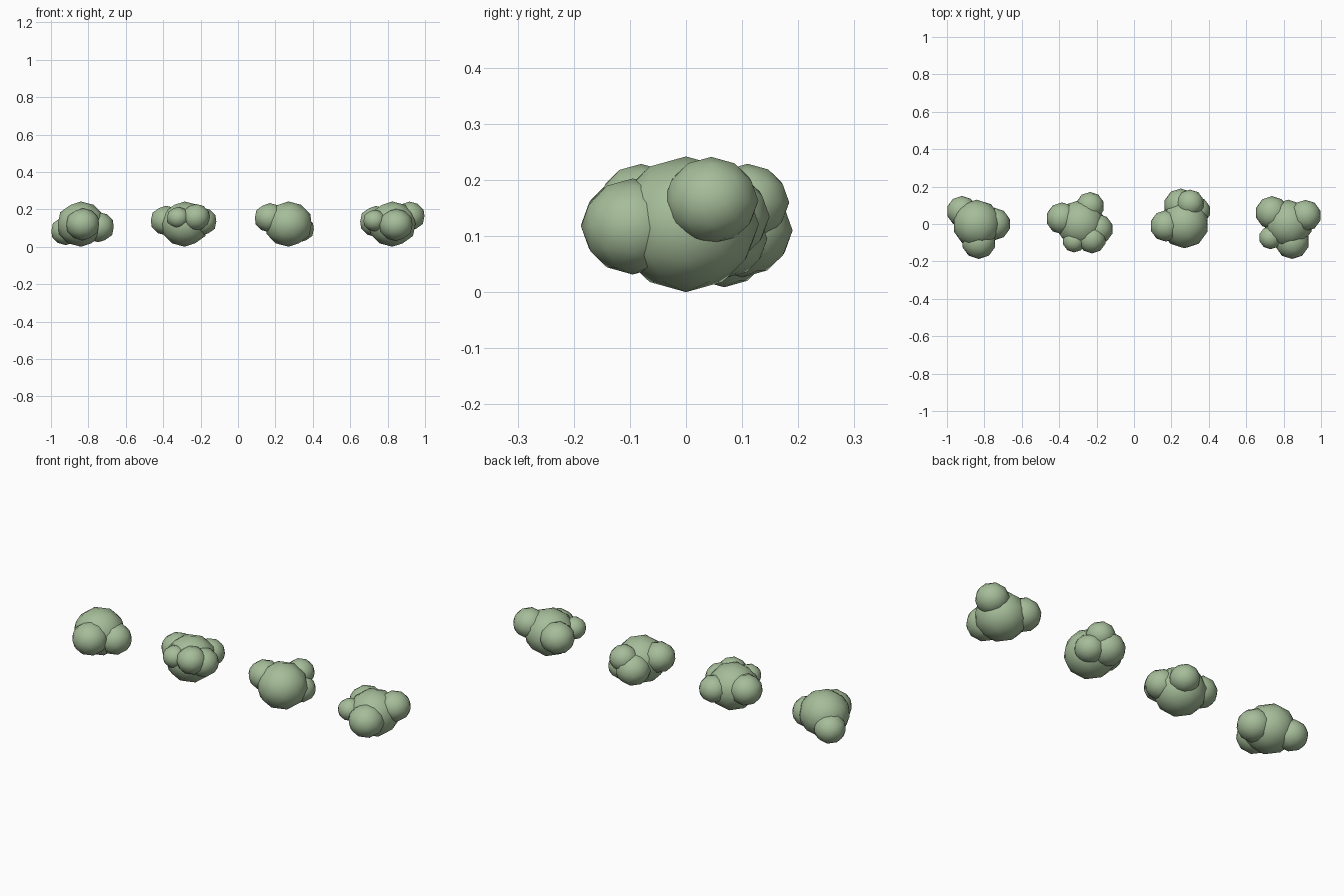
import bpy

mat = bpy.data.materials.new("leaf_green")
mat.diffuse_color = (0.38, 0.51, 0.32, 1)
SQUASH = 0.93  # clumps are slightly flattened


def clump(name, x, y, z, r):
    bpy.ops.mesh.primitive_ico_sphere_add(subdivisions=2, radius=1, location=(x, y, z))
    ob = bpy.context.object
    ob.name = name
    ob.scale = (r, r, r * SQUASH)
    bpy.ops.object.transform_apply(location=False, rotation=False, scale=True)
    bpy.ops.object.shade_smooth()
    ob.data.materials.append(mat)
    return ob


# Each bush: centre x, then side clumps as (dx, y, z, radius)
bushes = [
    (-0.84, [(-0.08, 0.068, 0.085, 0.082), (0.093, 0.0, 0.105, 0.087),
             (0.01, -0.095, 0.12, 0.092)]),
    (-0.285, [(-0.10, 0.03, 0.14, 0.085), (0.05, 0.095, 0.13, 0.076),
              (0.06, -0.08, 0.157, 0.077), (-0.035, -0.09, 0.155, 0.062),
              (0.093, -0.027, 0.135, 0.08)]),
    (0.27, [(-0.10, -0.01, 0.155, 0.084), (-0.02, 0.1, 0.11, 0.09),
            (0.03, 0.11, 0.16, 0.074), (0.064, 0.07, 0.095, 0.075)]),
    (0.825, [(-0.087, 0.06, 0.135, 0.089), (-0.095, -0.073, 0.14, 0.062),
             (0.092, 0.045, 0.163, 0.084), (0.02, -0.095, 0.117, 0.092)]),
]

for i, (cx, sides) in enumerate(bushes, 1):
    # Main body of the bush
    clump(f"bush_{i}_body", cx, 0, 0.121, 0.13)
    # Smaller clumps around it
    for j, (dx, y, z, r) in enumerate(sides, 1):
        clump(f"bush_{i}_clump_{j}", cx + dx, y, z, r)
